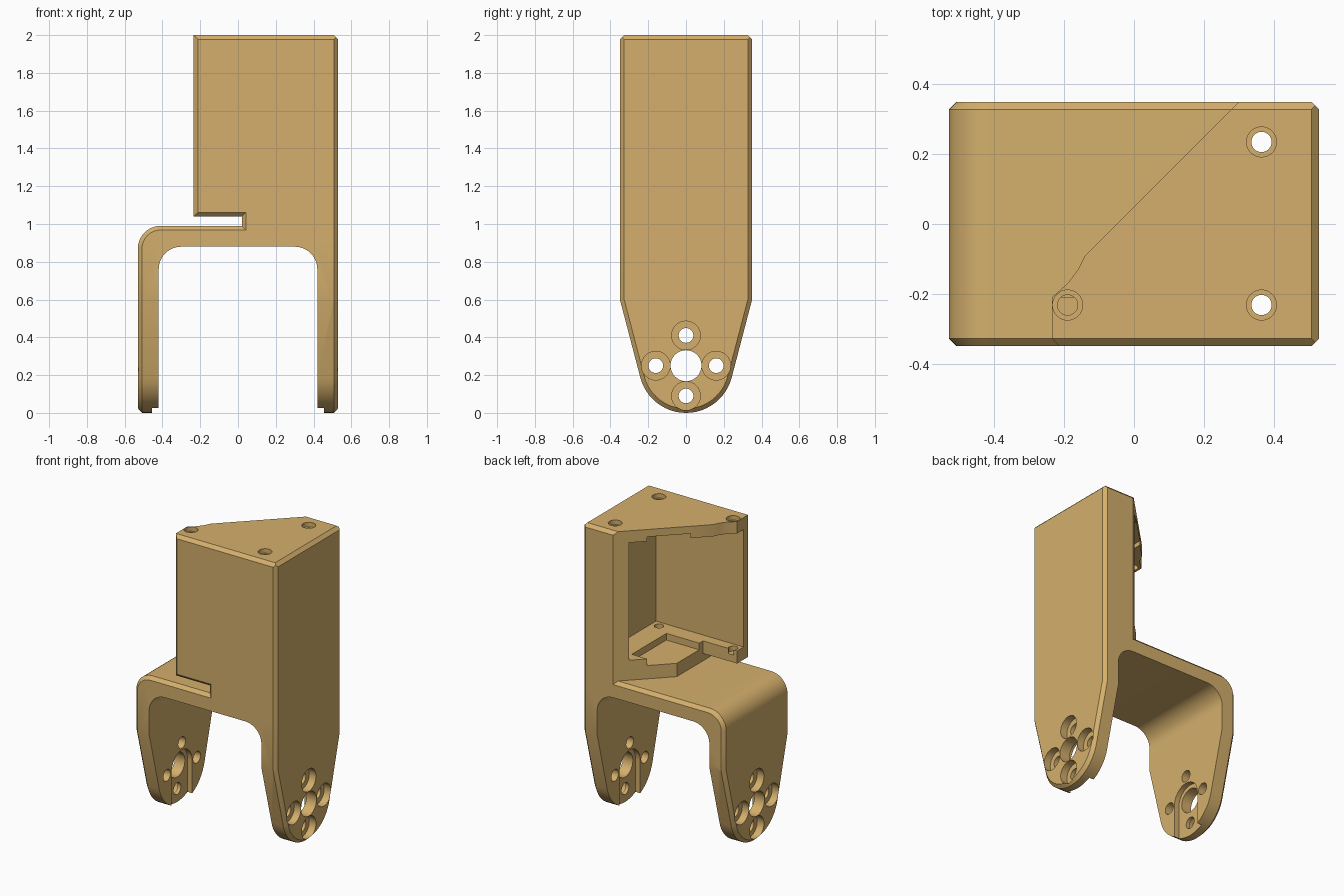
import bpy, bmesh
from math import sin, cos, radians, acos, degrees, hypot
from mathutils import Vector

if "Cube" in bpy.data.objects:
    bpy.data.objects.remove(bpy.data.objects["Cube"])

AXES = {'x': lambda u, v, t: (t, u, v),
        'y': lambda u, v, t: (u, t, v),
        'z': lambda u, v, t: (u, v, t)}


def arc(cx, cy, r, a0, a1, n=10):
    return [(cx + r * cos(radians(a0 + (a1 - a0) * i / n)),
             cy + r * sin(radians(a0 + (a1 - a0) * i / n))) for i in range(n + 1)]


def inset(pts, d):
    """Mitred inward offset of a counter-clockwise outline."""
    out = []
    for i, p in enumerate(pts):
        p = Vector(p)
        a = (p - Vector(pts[i - 1])).normalized()
        b = (Vector(pts[(i + 1) % len(pts)]) - p).normalized()
        n1, n2 = Vector((-a.y, a.x)), Vector((-b.y, b.x))
        out.append(tuple(p + (n1 + n2) * (d / (1 + n1.dot(n2)))))
    return out


def prism(name, pts, axis, lo, hi, cham=0.0):
    """Extrude an outline along an axis, optionally chamfering both ends."""
    secs = [(lo, pts), (hi, pts)]
    if cham:
        small = inset(pts, cham)
        secs = [(lo, small), (lo + cham, pts), (hi - cham, pts), (hi, small)]
    bm = bmesh.new()
    rings = [[bm.verts.new(AXES[axis](u, v, t)) for u, v in s] for t, s in secs]
    n = len(pts)
    for r0, r1 in zip(rings, rings[1:]):
        for i in range(n):
            j = (i + 1) % n
            bm.faces.new((r0[i], r0[j], r1[j], r1[i]))
    bm.faces.new(rings[0][::-1])
    bm.faces.new(rings[-1])
    bmesh.ops.recalc_face_normals(bm, faces=bm.faces)
    me = bpy.data.meshes.new(name)
    bm.to_mesh(me)
    bm.free()
    ob = bpy.data.objects.new(name, me)
    bpy.context.collection.objects.link(ob)
    return ob


def box(name, x0, x1, y0, y1, z0, z1):
    return prism(name, [(x0, y0), (x1, y0), (x1, y1), (x0, y1)], 'z', z0, z1)


def cylinder(axis, u, v, r, lo, hi):
    return prism('drill', arc(u, v, r, 0, 348.75, 31), axis, lo, hi)


def combine(ob, other, op='DIFFERENCE'):
    mod = ob.modifiers.new('bool', 'BOOLEAN')
    mod.operation, mod.solver, mod.object = op, 'EXACT', other
    deps = bpy.context.evaluated_depsgraph_get()
    me = bpy.data.meshes.new_from_object(ob.evaluated_get(deps))
    ob.modifiers.clear()
    ob.data = me
    bpy.data.objects.remove(other)


C = 0.022

# U-shaped bracket: chamfered outline minus the rounded opening
bracket = prism('servo_bracket', [(-.53, -.2), (.53, -.2), (.53, .99)]
                + arc(-.41, .87, .12, 90, 180), 'y', -.35, .35, C)
combine(bracket, prism('opening', [(-.42, -.3), (.42, -.3)] + arc(.3, .76, .12, 0, 90)
                       + arc(-.3, .76, .12, 90, 180), 'y', -.5, .5))

# Tower with overhanging left part, clipped by the diagonal plan
tower = prism('tower', [(.02, .9), (.53, .9), (.53, 2), (-.235, 2), (-.235, 1.04), (.02, 1.04)],
              'y', -.35, .35, C)
plan = [(-.3, -.5), (.7, -.5), (.7, .5), (.45, .5), (-.14, -.09),
        (-.16, -.13), (-.19, -.17), (-.235, -.21), (-.3, -.25)]
combine(tower, prism('plan', plan, 'z', .8, 2.1), 'INTERSECT')

# Hollow inside, shallow pockets in floor and roof, cut-back floor
combine(tower, box('cavity', -.6, .42, -.28, .28, 1.125, 1.92))
combine(tower, box('pocket', -.04, .266, -.17, .2, 1.08, 1.95))
combine(tower, box('floor_cut', -.6, .02, -.21, .6, .95, 1.4))
combine(bracket, tower, 'UNION')

# Side silhouette: straight, tapered, round-ended arms
tan = 45 - degrees(acos(.25 / hypot(.35, .35)))
side = [(.35, .6), (.35, 2), (-.35, 2), (-.35, .6)] + arc(0, .25, .25, -180 - tan, tan, 24)
combine(bracket, prism('side', side, 'x', -.53, .53, C), 'INTERSECT')

# Arm holes: centre bore, four counterbored screws, inner keyway
for s in (-1, 1):
    def span(a, b):
        return sorted((s * a, s * b))
    combine(bracket, cylinder('x', 0, .25, .082, *span(.3, .7)))
    for dy, dz in ((.16, 0), (-.16, 0), (0, .16), (0, -.16)):
        combine(bracket, cylinder('x', dy, .25 + dz, .039, *span(.3, .7)))
        combine(bracket, cylinder('x', dy, .25 + dz, .076, *span(.48, .7)))
    keyway = [(-.11, -.1), (.11, -.1)] + arc(0, .25, .11, 0, 180, 16)
    combine(bracket, prism('keyway', keyway, 'x', *span(.3, .455)))

# Lid screw holes with counterbores
for x, y, low in ((.365, .235, .6), (.365, -.232, .6), (-.19, -.232, 1.09)):
    combine(bracket, cylinder('z', x, y, .029, low, 2.1))
    combine(bracket, cylinder('z', x, y, .043, 1.97, 2.1))

# Finish
mat = bpy.data.materials.new('tan_plastic')
mat.diffuse_color = (.66, .43, .15, 1)
mat.use_nodes = True
mat.node_tree.nodes["Principled BSDF"].inputs["Base Color"].default_value = mat.diffuse_color
bracket.data.materials.clear()
bracket.data.materials.append(mat)
bpy.ops.object.select_all(action='DESELECT')
bracket.select_set(True)
bpy.context.view_layer.objects.active = bracket
bpy.ops.object.shade_smooth_by_angle(angle=radians(25))
